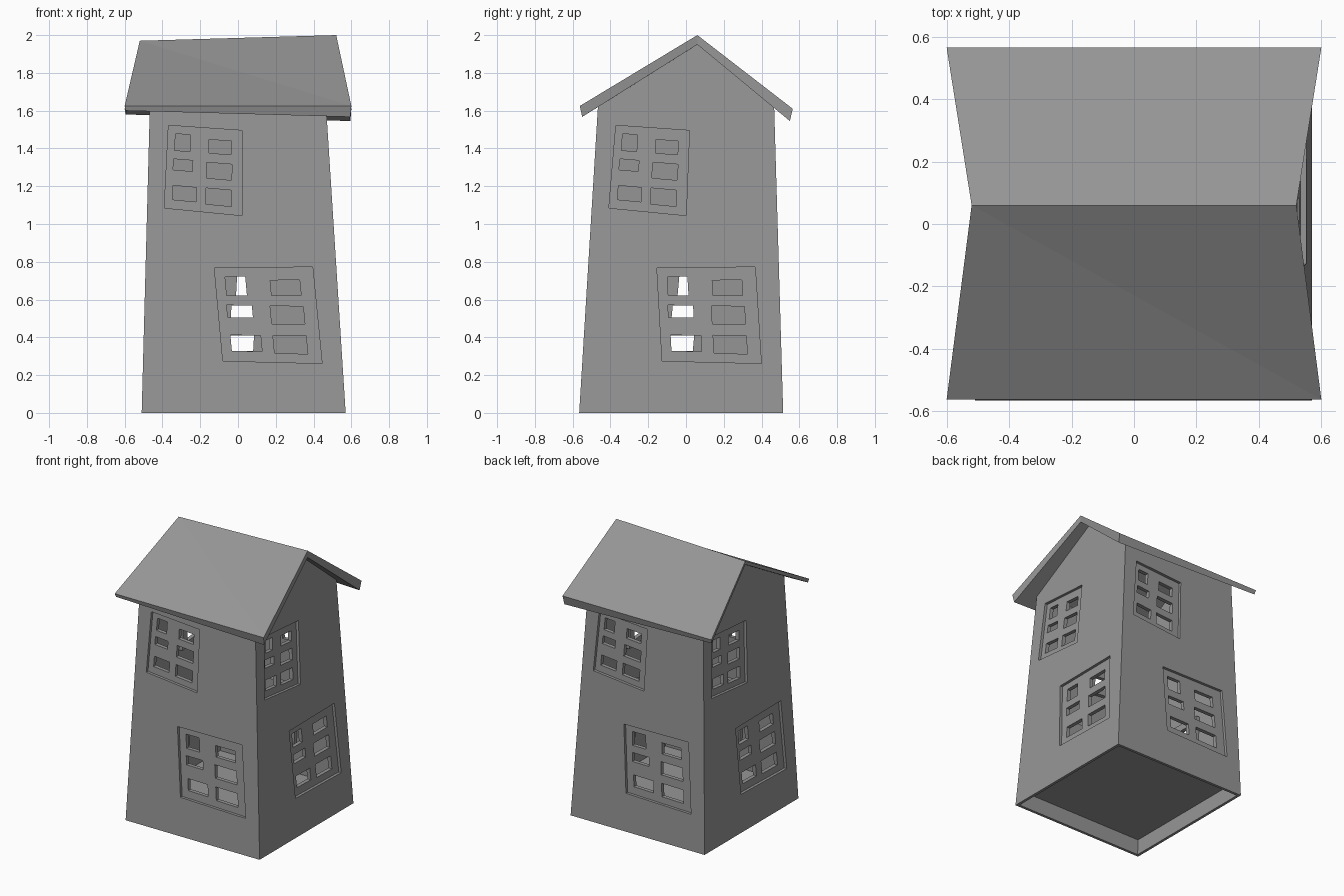
import bpy
import bmesh
from mathutils import Vector

cube = bpy.data.objects.get("Cube")
if cube:
    bpy.data.objects.remove(cube, do_unlink=True)

grey = bpy.data.materials.new("plain grey")
grey.use_nodes = True
colour = (0.305, 0.305, 0.305, 1)
grey.diffuse_color = colour
grey.node_tree.nodes["Principled BSDF"].inputs["Base Color"].default_value = colour

EAVE = 1.61        # height where the lean ends
WALL = 0.02        # wall thickness; the window frames sit behind it
FRAME = 0.028      # thickness of the window frames
FLOOR = 0.11
RIDGE_Y = 0.06

# Wall corner heights, tucked into the crooked roof: front left, front right, back right, back left
TOPS = [1.66, 1.625, 1.62, 1.643]
APEX = {1: 1.955, 3: 1.952}

# Window outlines on a wall as x, z: bottom left, bottom right, top right, top left
WINDOWS = {
    "lower": [(-0.08, 0.275), (0.445, 0.262), (0.395, 0.772), (-0.125, 0.767)],
    "upper": [(-0.39, 1.085), (0.02, 1.045), (0.022, 1.495), (-0.368, 1.522)],
}
# Panes as fractions of the window: left, right, bottom, top
PANES = [(0.1, 0.405, 0.11, 0.28), (0.09, 0.345, 0.47, 0.6), (0.1, 0.305, 0.705, 0.905),
         (0.53, 0.865, 0.095, 0.285), (0.53, 0.865, 0.405, 0.592), (0.555, 0.855, 0.705, 0.865)]
SIDES = ["front", "right", "back", "left"]


def lean(z):
    """Sideways shift of the tapering, leaning tower at a height."""
    return 0.03 * (1 - z / EAVE)


def half(z):
    return 0.54 - 0.073 * z / EAVE


def on_wall(side, u, z, depth=0.0):
    """Point on one of the four walls; u runs along the wall from its centre."""
    x, y = u, depth - half(z)
    for _ in range(side):
        x, y = -y, x
    return Vector((x + lean(z), y - 0.85 * lean(z), z))


def corner(side, sign, z, depth=0.0):
    return on_wall(side, sign * (half(z) - depth), z, depth)


def wall_loop(side, depth):
    """Outline of one wall, with a gable point on the two ends."""
    loop = [corner(side, -1, 0, depth), corner(side, 1, 0, depth),
            corner(side, 1, TOPS[(side + 1) % 4], depth), corner(side, -1, TOPS[side], depth)]
    if side in APEX:
        along = RIDGE_Y if side == 1 else -RIDGE_Y
        loop.insert(3, on_wall(side, along, APEX[side], depth))
    return loop


def window_loop(side, outline, depth):
    return [on_wall(side, x - lean(z), z, depth) for x, z in outline]


def pane_outline(outline, pane):
    """Map a pane into the crooked window outline."""
    a, b, c, d = (Vector(p) for p in outline)
    left, right, low, high = pane
    return [a.lerp(b, s).lerp(d.lerp(c, s), t)
            for s, t in ((left, low), (right, low), (right, high), (left, high))]


def fill(bm, loops):
    """Flat sheet bounded by the first loop, with the others as holes."""
    edges = []
    for loop in loops:
        verts = [bm.verts.new(p) for p in loop]
        edges += [bm.edges.new((v, verts[i - 1])) for i, v in enumerate(verts)]
    bmesh.ops.triangle_fill(bm, edges=edges, use_beauty=True)


def band(bm, first, second):
    """Strip of quads between two matching loops."""
    for i in range(len(first)):
        bm.faces.new([bm.verts.new(p) for p in (first[i - 1], first[i], second[i], second[i - 1])])


def slab(bm, near, far):
    """Sheet with holes and thickness, from matching front and back loops."""
    fill(bm, near)
    fill(bm, far)
    for a, b in zip(near, far):
        band(bm, a, b)


def finish(name, bm):
    bmesh.ops.remove_doubles(bm, verts=bm.verts[:], dist=0.0005)
    bmesh.ops.recalc_face_normals(bm, faces=bm.faces[:])
    mesh = bpy.data.meshes.new(name)
    bm.to_mesh(mesh)
    bm.free()
    mesh.materials.append(grey)
    obj = bpy.data.objects.new(name, mesh)
    bpy.context.collection.objects.link(obj)


for side, side_name in enumerate(SIDES):
    # Wall with window openings, mitred at the corners
    near, far = [[wall_loop(side, d)] + [window_loop(side, o, d) for o in WINDOWS.values()]
                 for d in (0, WALL)]
    bm = bmesh.new()
    slab(bm, near, far)
    finish(f"{side_name}_wall", bm)

    # Window frames with open panes
    for level, outline in WINDOWS.items():
        shapes = [outline] + [pane_outline(outline, p) for p in PANES]
        near, far = [[window_loop(side, s, d) for s in shapes] for d in (WALL, WALL + FRAME)]
        bm = bmesh.new()
        slab(bm, near, far)
        finish(f"{side_name}_{level}_window_frame", bm)

# Raised floor
bm = bmesh.new()
bm.faces.new([bm.verts.new(corner(s, -1, FLOOR, WALL)) for s in reversed(range(4))])
bmesh.ops.solidify(bm, geom=bm.faces[:], thickness=0.01)
finish("floor", bm)

# Crooked gable roof, thicker at its right end
bm = bmesh.new()
left_end = [(-0.6, -0.562, 1.625), (-0.52, RIDGE_Y, 1.97), (-0.6, 0.565, 1.61),
            (-0.595, -0.553, 1.6), (-0.52, RIDGE_Y, 1.945), (-0.595, 0.555, 1.58)]
right_end = [(0.6, -0.562, 1.625), (0.52, RIDGE_Y, 2.0), (0.6, 0.565, 1.61),
             (0.595, -0.55, 1.567), (0.52, RIDGE_Y, 1.95), (0.595, 0.55, 1.545)]
ends = [[bm.verts.new(p) for p in end] for end in (left_end, right_end)]
ring = [0, 1, 2, 5, 4, 3]
for i, k in enumerate(ring):
    j = ring[i - 1]
    bm.faces.new((ends[0][j], ends[0][k], ends[1][k], ends[1][j]))
for end in ends:
    bm.faces.new((end[0], end[1], end[4], end[3]))
    bm.faces.new((end[1], end[2], end[5], end[4]))
# Crease the twisted front slope
bmesh.ops.connect_verts(bm, verts=[ends[0][1], ends[1][0]])
finish("roof", bm)
